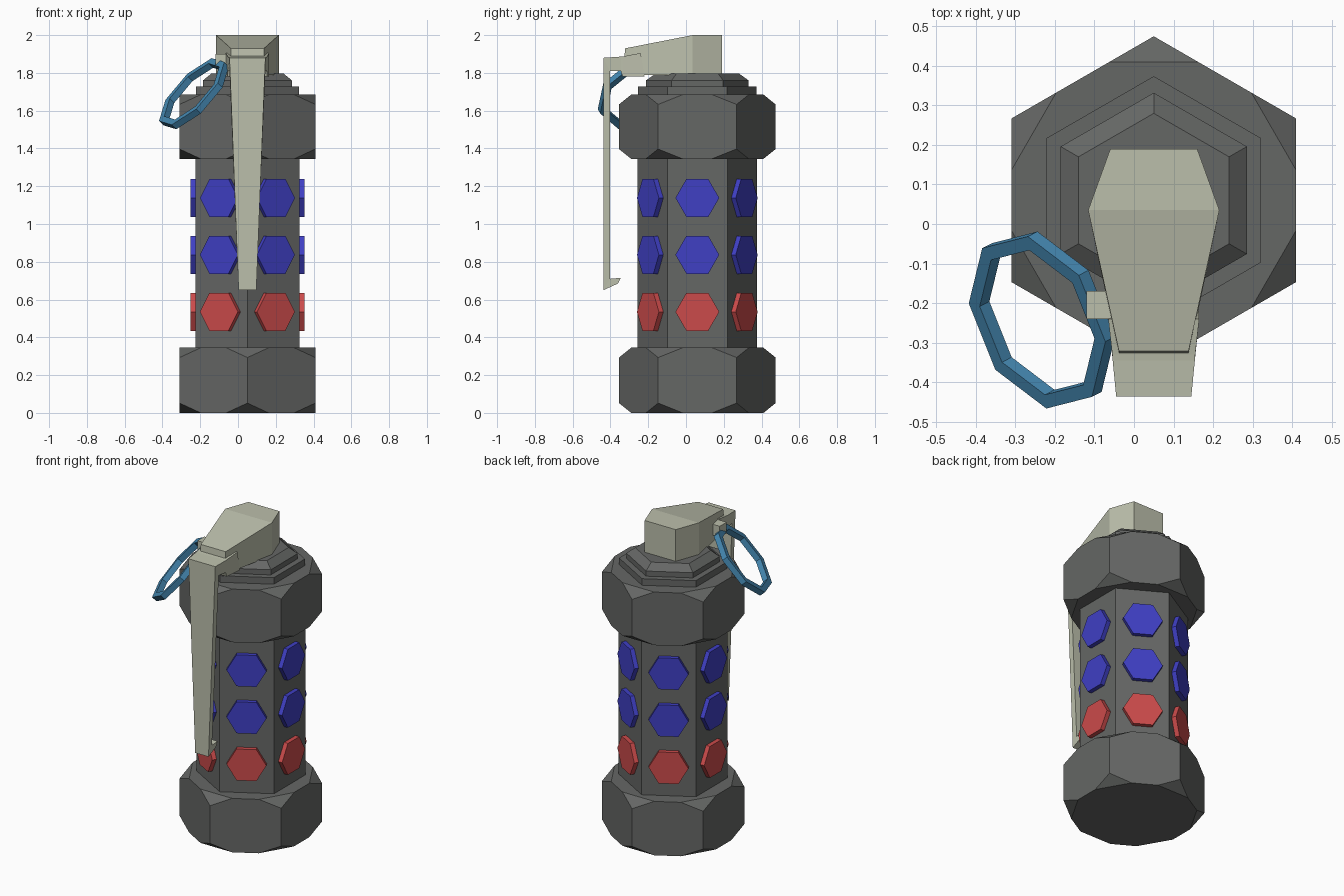
import bpy, bmesh
from math import cos, sin, pi
from mathutils import Vector

if "Cube" in bpy.data.objects:
    bpy.data.objects.remove(bpy.data.objects["Cube"])

CX, CY = 0.05, 0.06  # axis of the body


def material(name, rgb):
    m = bpy.data.materials.new(name)
    m.diffuse_color = (*rgb, 1)
    m.use_nodes = True
    m.node_tree.nodes["Principled BSDF"].inputs["Base Color"].default_value = m.diffuse_color
    return m


DARK = material("dark_grey", (0.13, 0.135, 0.13))
BEIGE = material("beige", (0.50, 0.52, 0.41))
BLUE = material("blue", (0.05, 0.05, 0.55))
RED = material("red", (0.60, 0.07, 0.07))
STEEL = material("steel_blue", (0.06, 0.25, 0.45))


def finish(name, bm, mat):
    bmesh.ops.recalc_face_normals(bm, faces=bm.faces)
    me = bpy.data.meshes.new(name)
    bm.to_mesh(me)
    bm.free()
    me.materials.append(mat)
    ob = bpy.data.objects.new(name, me)
    bpy.context.collection.objects.link(ob)
    return ob


def loft(name, rings, mat, closed=False):
    """Skin a list of equal-length rings; cap the ends unless closed."""
    bm = bmesh.new()
    vs = [[bm.verts.new(p) for p in r] for r in rings]
    n = len(vs[0])
    pairs = list(zip(vs, vs[1:])) + ([(vs[-1], vs[0])] if closed else [])
    for a, b in pairs:
        for i in range(n):
            j = (i + 1) % n
            bm.faces.new((a[i], a[j], b[j], b[i]))
    if not closed:
        bm.faces.new(vs[0])
        bm.faces.new(vs[-1])
    return finish(name, bm, mat)


def hexagon(r, z):
    return [Vector((CX + r * cos(pi / 2 + i * pi / 3),
                    CY + r * sin(pi / 2 + i * pi / 3), z)) for i in range(6)]


def nut(name, z0, z1, r=0.415, cut=0.313, drop=0.052):
    """Hexagonal cap with a triangular facet cut off every corner."""
    bm = bmesh.new()
    for z, s in ((z0, 1), (z1, -1)):
        h = hexagon(r, z)
        for i, p in enumerate(h):
            bm.verts.new(p + Vector((0, 0, s * drop)))
            for q in (h[i - 1], h[(i + 1) % 6]):
                bm.verts.new(p.lerp(q, cut))
    bmesh.ops.convex_hull(bm, input=bm.verts)
    bmesh.ops.dissolve_limit(bm, angle_limit=0.01, verts=bm.verts, edges=bm.edges)
    return finish(name, bm, mat=DARK)


# Body, end caps and stepped collar
loft("body", [hexagon(0.317, 0.3), hexagon(0.317, 1.4)], DARK)
nut("bottom_cap", 0, 0.345)
nut("top_cap", 1.345, 1.685)
loft("collar", [hexagon(r, z) for r, z in
                ((0.314, 1.67), (0.314, 1.727), (0.272, 1.727),
                 (0.272, 1.76), (0.22, 1.797))], DARK)

# Hexagonal pads, three rows on six sides
for row, (z, mat) in enumerate(((0.535, RED), (0.837, BLUE), (1.138, BLUE))):
    for k in range(6):
        a = k * pi / 3
        n, t = Vector((cos(a), sin(a), 0)), Vector((-sin(a), cos(a), 0))
        c = Vector((CX, CY, z))
        loft(f"pad_{row}_{k}",
             [[c + n * d + t * 0.116 * cos(i * pi / 3)
               + Vector((0, 0, 0.116 * sin(i * pi / 3))) for i in range(6)]
              for d in (0.26, 0.302)], mat)

# Fuze head: half width, top and bottom along y
loft("fuze_head",
     [[(CX - w, yb, zb), (CX + w, yb, zb), (CX + w, yt, zt), (CX - w, yt, zt)]
      for w, yb, zb, yt, zt in ((0.11, 0.19, 1.79, 0.19, 2.0),
                                (0.166, 0.035, 1.79, 0.035, 2.0),
                                (0.088, -0.335, 1.79, -0.322, 1.93))], BEIGE)

# Lever: half width, outer point and inner point along its bend
loft("lever",
     [[(CX - w, *o), (CX + w, *o), (CX + w, *i), (CX - w, *i)]
      for w, o, i in ((0.115, (-0.24, 1.905), (-0.22, 1.78)),
                      (0.105, (-0.33, 1.888), (-0.335, 1.78)),
                      (0.104, (-0.345, 1.886), (-0.345, 1.81)),
                      (0.095, (-0.437, 1.88), (-0.402, 1.81)),
                      (0.047, (-0.437, 0.65), (-0.402, 0.71)),
                      (0.047, (-0.36, 0.685), (-0.345, 0.715)))], BEIGE)

# Pin stub on the side of the head
loft("pin", [[(x, -0.24, 1.83), (x, -0.17, 1.83), (x, -0.17, 1.90), (x, -0.24, 1.90)]
             for x in (-0.12, 0.0)], BEIGE)

# Tilted eight-sided pull ring with a square section
n = Vector((0.68, 0.35, -0.644)).normalized()
u = Vector((-0.025, 0.233, 0.10))
u = (u - n * u.dot(n)).normalized()
v = n.cross(u)
c = Vector((-0.233, -0.243, 1.69))
rings = []
for k in range(8):
    d = u * cos(k * pi / 4) + v * sin(k * pi / 4)
    rings.append([c + d * r + n * h for r, h in
                  ((0.238, 0.018), (0.238, -0.018), (0.2, -0.018), (0.2, 0.018))])
loft("pull_ring", rings, STEEL, closed=True)
